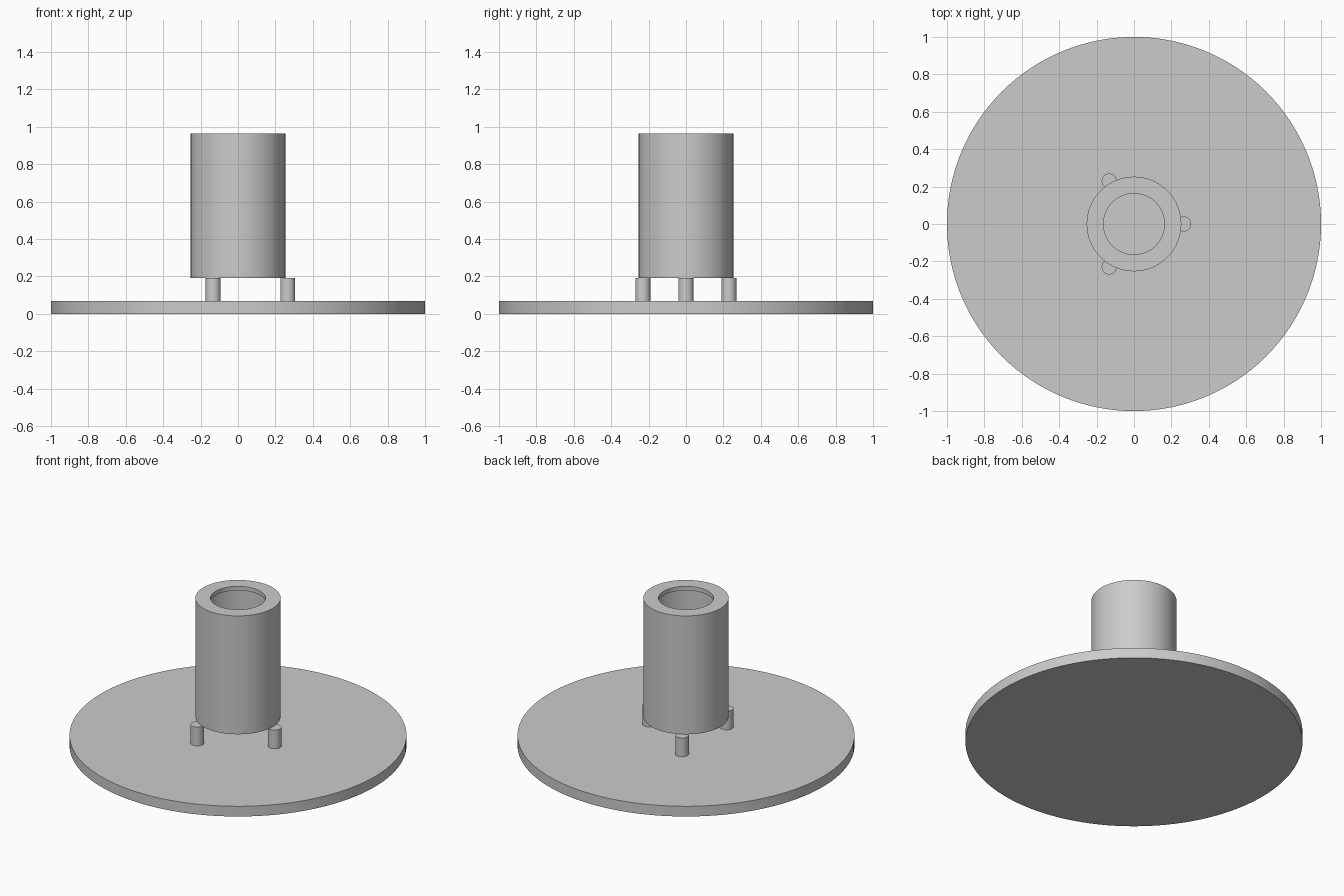
import bpy
import bmesh
from math import cos, sin, tau, radians

cube = bpy.data.objects.get("Cube")
if cube:
    bpy.data.objects.remove(cube, do_unlink=True)

grey = bpy.data.materials.new("light grey")
grey.use_nodes = True
colour = (0.6, 0.6, 0.6, 1)
grey.diffuse_color = colour
grey.node_tree.nodes["Principled BSDF"].inputs["Base Color"].default_value = colour


def finish(obj, name):
    obj.name = name
    obj.data.materials.append(grey)
    bpy.ops.object.select_all(action='DESELECT')
    obj.select_set(True)
    bpy.context.view_layer.objects.active = obj
    bpy.ops.object.shade_smooth_by_angle(angle=radians(30))


def cylinder(name, radius, bottom, top, x=0, y=0, sides=32):
    bpy.ops.mesh.primitive_cylinder_add(
        vertices=sides, radius=radius, depth=top - bottom,
        location=(x, y, (bottom + top) / 2))
    finish(bpy.context.object, name)


def lathe(name, profile, sides=96):
    """Revolve a closed (radius, height) outline around z."""
    bm = bmesh.new()
    rings = [[bm.verts.new((r * cos(tau * i / sides), r * sin(tau * i / sides), z))
              for r, z in profile] for i in range(sides)]
    n = len(profile)
    for i in range(sides):
        a, b = rings[i], rings[(i + 1) % sides]
        for j in range(n):
            k = (j + 1) % n
            bm.faces.new((a[j], b[j], b[k], a[k]))
    bmesh.ops.recalc_face_normals(bm, faces=bm.faces)
    mesh = bpy.data.meshes.new(name)
    bm.to_mesh(mesh)
    bm.free()
    obj = bpy.data.objects.new(name, mesh)
    bpy.context.collection.objects.link(obj)
    finish(obj, name)


# Round base plate
cylinder("base_plate", 1.0, 0, 0.067, sides=128)

# Three standoff legs around the tube
for i in range(3):
    angle = tau * i / 3
    cylinder(f"leg_{i + 1}", 0.04, 0.067, 0.19,
             0.266 * cos(angle), 0.266 * sin(angle))

# Hollow tube with an inward lip at the top
lathe("tube", [(0.253, 0.19), (0.253, 0.965), (0.163, 0.965),
               (0.163, 0.938), (0.226, 0.938), (0.226, 0.19)])
